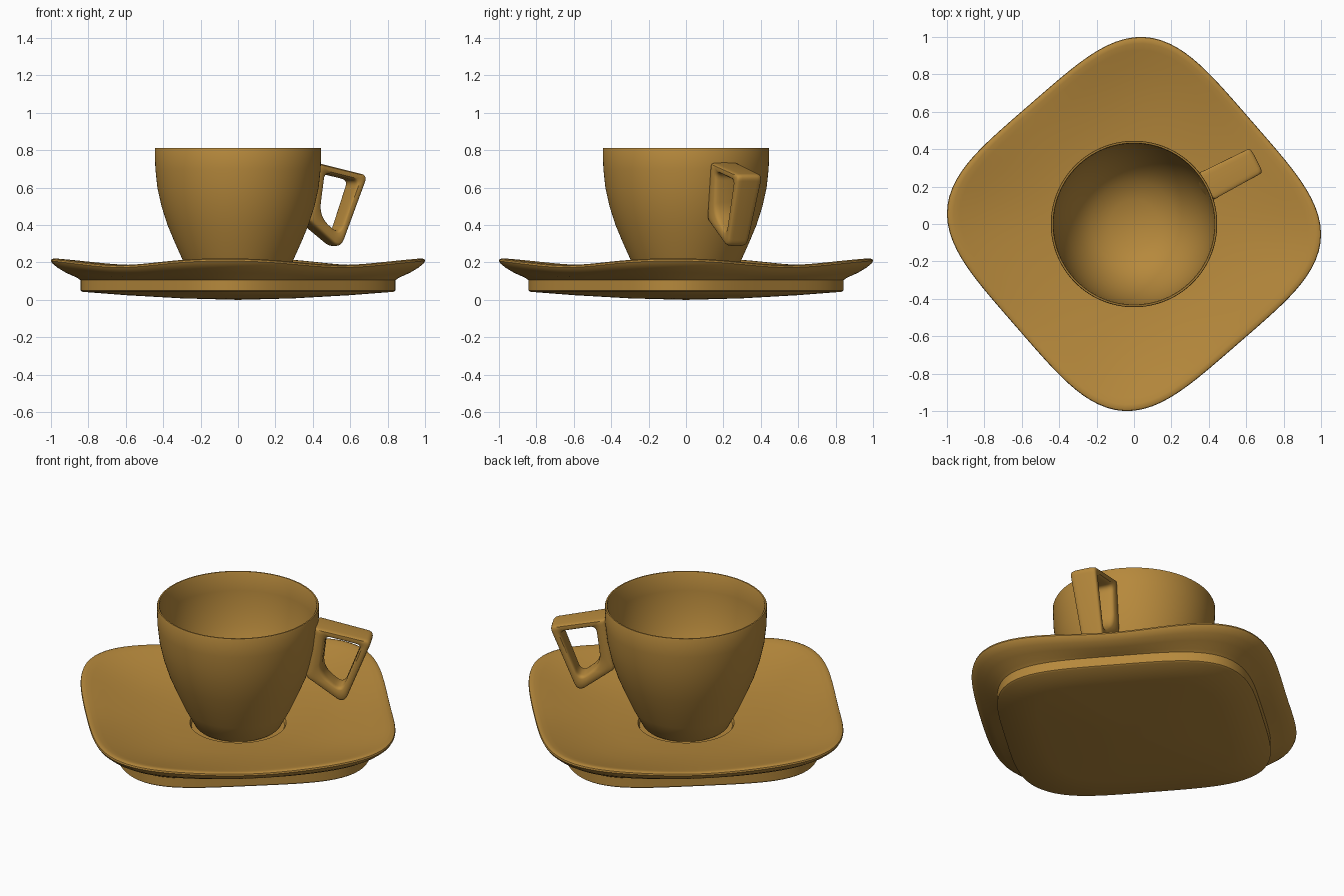
import bpy, bmesh
from math import cos, sin, pi, radians, copysign
from mathutils import Vector, Matrix

if "Cube" in bpy.data.objects:
    bpy.data.objects.remove(bpy.data.objects["Cube"])

glaze = bpy.data.materials.new("ochre_glaze")
glaze.use_nodes = True
COLOR = (0.47, 0.25, 0.045, 1)
glaze.diffuse_color = COLOR
glaze.node_tree.nodes["Principled BSDF"].inputs["Base Color"].default_value = COLOR


def finish(name, bm):
    """Turn a bmesh into a smooth shaded object."""
    bmesh.ops.recalc_face_normals(bm, faces=bm.faces)
    mesh = bpy.data.meshes.new(name)
    bm.to_mesh(mesh)
    bm.free()
    mesh.materials.append(glaze)
    obj = bpy.data.objects.new(name, mesh)
    bpy.context.collection.objects.link(obj)
    bpy.ops.object.select_all(action='DESELECT')
    obj.select_set(True)
    bpy.context.view_layer.objects.active = obj
    bpy.ops.object.shade_smooth_by_angle(angle=radians(40))
    return obj


def bridge(bm, a, b):
    for i in range(len(a)):
        j = (i + 1) % len(a)
        bm.faces.new((a[i], a[j], b[j], b[i]))


def loft(name, rings, start, end):
    """Join closed rings of points and cap both ends with a fan."""
    bm = bmesh.new()
    loops = [[bm.verts.new(p) for p in ring] for ring in rings]
    for a, b in zip(loops, loops[1:]):
        bridge(bm, a, b)
    for loop, z in ((loops[0], start), (loops[-1], end)):
        tip = bm.verts.new((0, 0, z))
        for i in range(len(loop)):
            bm.faces.new((loop[i], loop[(i + 1) % len(loop)], tip))
    return finish(name, bm)


SEG = 128
ANGLES = [2 * pi * i / SEG for i in range(SEG)]

# Saucer: a round well that blends into a wavy rounded square
TURN, POWER = radians(41), 4


def outline(t):
    c, s = abs(cos(t - TURN)) / 0.834, abs(sin(t - TURN)) / 0.846
    return (c ** POWER + s ** POWER) ** (-1 / POWER)


fit_x = max(outline(t) * cos(t) for t in ANGLES)
fit_y = max(outline(t) * sin(t) for t in ANGLES)


def saucer_ring(size, square, z, dip):
    pts = []
    for t in ANGLES:
        edge = Vector((outline(t) * cos(t) / fit_x, outline(t) * sin(t) / fit_y))
        p = Vector((cos(t), sin(t))).lerp(edge, square) * size
        pts.append((p.x, p.y, z - dip * 0.5 * (1 + cos(4 * (t - TURN)))))
    return pts


# Each ring: size, squareness, height, dip at the middle of the sides
saucer_rings = [
    (0.255, 0, 0.083, 0), (0.264, 0, 0.10, 0), (0.45, 0.4, 0.113, 0),
    (0.65, 0.8, 0.138, 0.005), (0.85, 1, 0.185, 0.02), (0.93, 1, 0.21, 0.03),
    (0.965, 1, 0.22, 0.034), (0.985, 1, 0.222, 0.035), (0.997, 1, 0.217, 0.035),
    (1, 1, 0.208, 0.035), (0.992, 1, 0.194, 0.033), (0.965, 1, 0.172, 0.03),
    (0.92, 1, 0.145, 0.022), (0.86, 1, 0.118, 0.008),
    (0.842, 1, 0.105, 0), (0.842, 1, 0.05, 0), (0.832, 1, 0.043, 0),
    (0.6, 1, 0.025, 0), (0.3, 1, 0.008, 0),
]
loft("saucer", [saucer_ring(*r) for r in saucer_rings], 0.083, 0)

# Cup: a thin walled turned body, outside from foot to lip, then inside
cup_profile = [
    (0.22, 0.085), (0.236, 0.098), (0.29, 0.2), (0.335, 0.3), (0.377, 0.4),
    (0.409, 0.5), (0.431, 0.6), (0.442, 0.7), (0.445, 0.805), (0.442, 0.812),
    (0.434, 0.812), (0.43, 0.805), (0.427, 0.7), (0.415, 0.6), (0.392, 0.5),
    (0.355, 0.4), (0.30, 0.31), (0.23, 0.24), (0.13, 0.195),
]
loft("cup", [[(r * cos(t), r * sin(t), z) for t in ANGLES] for r, z in cup_profile],
     0.085, 0.18)


# Handle: an angular frame with softened corners
def rounded(corners, steps=8):
    """Corner = distance from the axis, height, rounding length."""
    pts = []
    for i, (r, z, cut) in enumerate(corners):
        p = Vector((r, z))
        a = Vector(corners[i - 1][:2])
        b = Vector(corners[(i + 1) % len(corners)][:2])
        a = p + (a - p).normalized() * cut
        b = p + (b - p).normalized() * cut
        for k in range(steps + 1):
            s = k / steps
            pts.append(a.lerp(p, s).lerp(p.lerp(b, s), s))
    return pts


outer = rounded([(0.436, 0.735, 0.01), (0.75, 0.667, 0.035),
                 (0.592, 0.268, 0.055), (0.382, 0.43, 0.015)])
inner = rounded([(0.492, 0.682, 0.045), (0.69, 0.638, 0.04),
                 (0.58, 0.35, 0.06), (0.465, 0.452, 0.07)])


def soft(v):
    return copysign(abs(v) ** 0.45, v)


def half_width(p):
    """Wider at the top and where the frame meets the cup."""
    return 0.06 + 0.04 * (p.y - 0.28) + 0.12 * max(0, 0.5 - p.x)


# The cross-section is a soft rectangle swept between the two outlines
bm = bmesh.new()
loops = []
for k in range(20):
    t = 2 * pi * k / 20
    path = [o.lerp(i, 0.5 - 0.5 * soft(cos(t))) for o, i in zip(outer, inner)]
    loops.append([bm.verts.new((p.x, half_width(p) * soft(sin(t)), p.y)) for p in path])
for i in range(len(loops)):
    bridge(bm, loops[i], loops[(i + 1) % len(loops)])
bm.transform(Matrix.Rotation(radians(27.5), 4, 'Z'))
finish("handle", bm)
